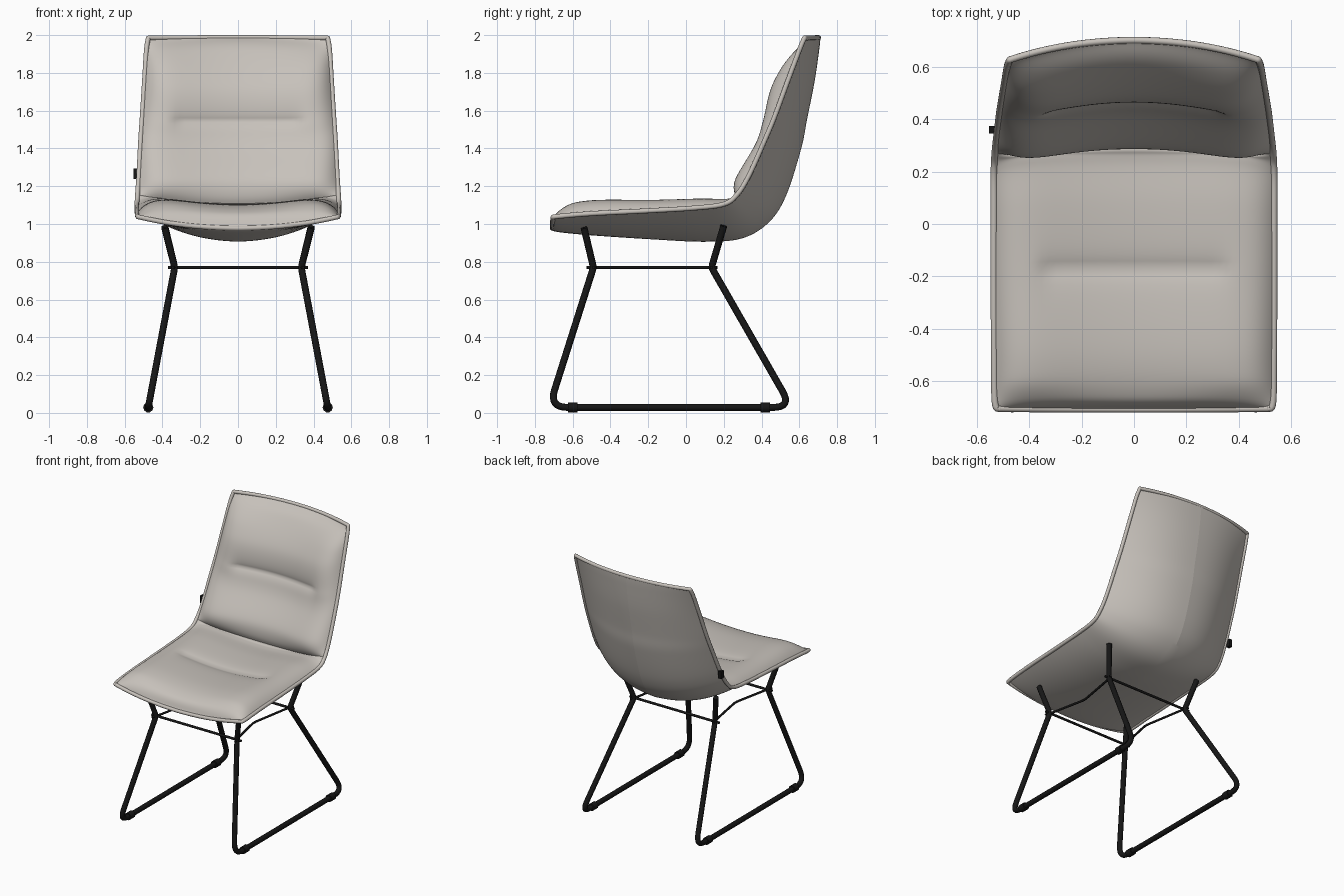
import bpy, bmesh, math
from mathutils import Vector

if "Cube" in bpy.data.objects:
    bpy.data.objects.remove(bpy.data.objects["Cube"])


def material(name, colour):
    m = bpy.data.materials.new(name)
    m.use_nodes = True
    m.diffuse_color = (*colour, 1)
    m.node_tree.nodes["Principled BSDF"].inputs["Base Color"].default_value = (*colour, 1)
    return m


FABRIC = material("warm grey leather", (0.57, 0.535, 0.495))
BLACK = material("black metal", (0.008, 0.008, 0.008))


def tube(name, points, radius, mat, closed=False):
    """Round tube along a path."""
    data = bpy.data.curves.new(name, "CURVE")
    data.dimensions = "3D"
    data.bevel_depth = radius
    data.bevel_resolution = 3
    data.use_fill_caps = True
    spline = data.splines.new("POLY")
    spline.points.add(len(points) - 1)
    for p, co in zip(spline.points, points):
        p.co = (*co, 1)
    spline.use_cyclic_u = closed
    spline.use_smooth = True
    data.materials.append(mat)
    obj = bpy.data.objects.new(name, data)
    bpy.context.collection.objects.link(obj)
    return obj


def fillet(points, sizes, steps=8):
    """Round each inner corner of a path with a quadratic bend."""
    pts = [Vector(p) for p in points]
    out = [pts[0]]
    for a, b, c, s in zip(pts, pts[1:], pts[2:], sizes):
        p, q = b + (a - b).normalized() * s, b + (c - b).normalized() * s
        for i in range(steps + 1):
            t = i / steps
            out.append(p * (1 - t) ** 2 + b * 2 * t * (1 - t) + q * t * t)
    return out + [pts[-1]]


# Stations from the front lip to the top of the back:
# half width, rim y z, cushion centre y z, shell centre y z
STATIONS = [
    (.515, -.705, 1.035, -.705, .99, -.71, .965),
    (.531, -.68, 1.04, -.66, 1.06, -.66, .955),
    (.534, -.5, 1.055, -.5, 1.1, -.5, .94),
    (.535, -.2, 1.07, -.17, 1.1, -.2, .92),
    (.535, .05, 1.085, .08, 1.105, .1, .906),
    (.535, .2, 1.105, .24, 1.1, .3, .925),
    (.532, .27, 1.155, .28, 1.125, .44, 1.01),
    (.525, .335, 1.26, .3, 1.24, .53, 1.15),
    (.515, .42, 1.45, .41, 1.42, .61, 1.4),
    (.507, .47, 1.57, .447, 1.545, .64, 1.55),
    (.495, .54, 1.76, .49, 1.73, .68, 1.75),
    (.485, .6, 1.92, .61, 1.92, .705, 1.92),
    (.475, .627, 1.985, .692, 1.986, .712, 1.988),
]
LAST = len(STATIONS) - 1
SUB, HALF = 10, 24
SEAT_CREASE, SEAM, BACK_CREASE = 3, 6, 9


def station(u):
    """Catmull-Rom blend of the stations."""
    i = min(int(u), LAST - 1)
    t = u - i
    rows = [STATIONS[min(max(k, 0), LAST)] for k in range(i - 1, i + 3)]
    return [b + t * (c - a) / 2 + t * t * (a - 2.5 * b + 2 * c - d / 2)
            + t ** 3 * (1.5 * (b - c) + (d - a) / 2) for a, b, c, d in zip(*rows)]


def smooth(t):
    t = min(max(t, 0), 1)
    return t * t * (3 - 2 * t)


def cushion_point(u, v):
    w, ry, rz, cy, cz, _, _ = station(u)
    a = abs(v)
    body = smooth(min(u, LAST - u) / 1.6)
    back = smooth((u - 5) / 2)
    # pads rise toward the sides, then roll down to the rim
    lift = body * (a / .7) ** 2
    cy -= .045 * lift * back
    cz += .035 * lift * (1 - back)
    # stitched grooves
    fade = smooth((.74 - a) / .16)
    cz -= .022 * fade * math.exp(-abs(u - SEAT_CREASE) / .16)
    cy += .024 * fade * math.exp(-abs(u - BACK_CREASE) / .25)
    seam = .02 * math.exp(-abs(u - SEAM) / .15)
    cy, cz = cy + seam, cz - seam
    f = 1 - a ** (2 + 4 * body)
    return Vector((v * w, ry + f * (cy - ry), rz + f * (cz - rz)))


def shell_point(u, v):
    w, ry, rz, _, _, oy, oz = station(u)
    a = abs(v)
    f = 1 - (.86 * a ** 2.4 + .14 * a)
    return Vector((v * w, ry + f * (oy - ry), rz + f * (oz - rz)))


# Upholstered shell: cushion face and outer face share the rim
bm = bmesh.new()
# columns bunch up toward the rim
cols = [math.sin(math.pi / 2 * j / HALF) for j in range(-HALF, HALF + 1)]
inner, outer = [], []
for i in range(LAST * SUB + 1):
    u = i / SUB
    row = [bm.verts.new(cushion_point(u, v)) for v in cols]
    under = [bm.verts.new(shell_point(u, v)) for v in cols[1:-1]]
    inner.append(row)
    outer.append([row[0], *under, row[-1]])
for grid in (inner, outer):
    for r, s in zip(grid, grid[1:]):
        for j in range(2 * HALF):
            bm.faces.new((r[j], r[j + 1], s[j + 1], s[j]))
for k in (0, -1):
    for j in range(2 * HALF):
        ring = [inner[k][j], inner[k][j + 1], outer[k][j + 1], outer[k][j]]
        bm.faces.new(list(dict.fromkeys(ring)))
bmesh.ops.recalc_face_normals(bm, faces=bm.faces)
for face in bm.faces:
    face.smooth = True
# crisp spine on the back and crisp seat-to-back seam
for r, s in zip(outer[6 * SUB:], outer[6 * SUB + 1:]):
    bm.edges.get((r[HALF], s[HALF])).smooth = False
for p, q in zip(inner[SEAM * SUB], inner[SEAM * SUB][1:]):
    bm.edges.get((p, q)).smooth = False
for grid in (inner, outer):
    for k in (0, -1):
        for p, q in zip(grid[k], grid[k][1:]):
            bm.edges.get((p, q)).smooth = False

# Piped edge running all round the shell
middle = lambda k: [(p.co + q.co) / 2 for p, q in zip(inner[k], outer[k])]
left = [r[-1].co.copy() for r in inner]
right = [r[0].co.copy() for r in inner]
rim = left[:-1] + middle(-1)[::-1] + right[::-1][1:] + middle(0)[1:-1]
tube("piped_edge", rim, .013, FABRIC, closed=True)

mesh = bpy.data.meshes.new("seat_shell")
bm.to_mesh(mesh)
bm.free()
mesh.materials.append(FABRIC)
bpy.context.collection.objects.link(bpy.data.objects.new("seat_shell", mesh))

# Sled legs, side rods and glides, mirrored left and right
FRONT_Y, REAR_Y, KNEE_X, KNEE_Z, FOOT_X, FOOT_Z = -.49, .135, .335, .77, .475, .029
for side, s in (("left", 1), ("right", -1)):
    path = [(s * .388, -.54, .98), (s * KNEE_X, FRONT_Y, KNEE_Z),
            (s * FOOT_X, -.725, FOOT_Z), (s * FOOT_X, .56, FOOT_Z),
            (s * KNEE_X, REAR_Y, KNEE_Z), (s * .388, .2, .99)]
    tube(side + "_sled_leg", fillet(path, (.02, .1, .1, .02)), .0185, BLACK)
    rod = [(s * (KNEE_X + .01), FRONT_Y - .035, KNEE_Z), (s * (KNEE_X - .012), FRONT_Y + .03, KNEE_Z),
           (s * (KNEE_X - .065), -.2, KNEE_Z),
           (s * (KNEE_X - .012), REAR_Y - .03, KNEE_Z), (s * (KNEE_X + .01), REAR_Y + .03, KNEE_Z)]
    tube(side + "_side_rod", fillet(rod, (.01, .03, .01)), .008, BLACK)
    for end, y in (("front", -.6), ("rear", .42)):
        tube(f"{side}_{end}_glide", [(s * FOOT_X, y - .025, FOOT_Z), (s * FOOT_X, y + .025, FOOT_Z)],
             .027, BLACK)

# Cross rods between the legs
for end, y in (("front", FRONT_Y), ("rear", REAR_Y)):
    tube(end + "_cross_rod", [(-.37, y, KNEE_Z), (.37, y, KNEE_Z)], .009, BLACK)

# Small fabric tab on the side of the back
bpy.ops.mesh.primitive_cube_add(size=1, location=(-.542, .36, 1.265))
tab = bpy.context.object
tab.name = "side_tab"
tab.scale = (.025, .03, .055)
tab.data.materials.append(BLACK)
